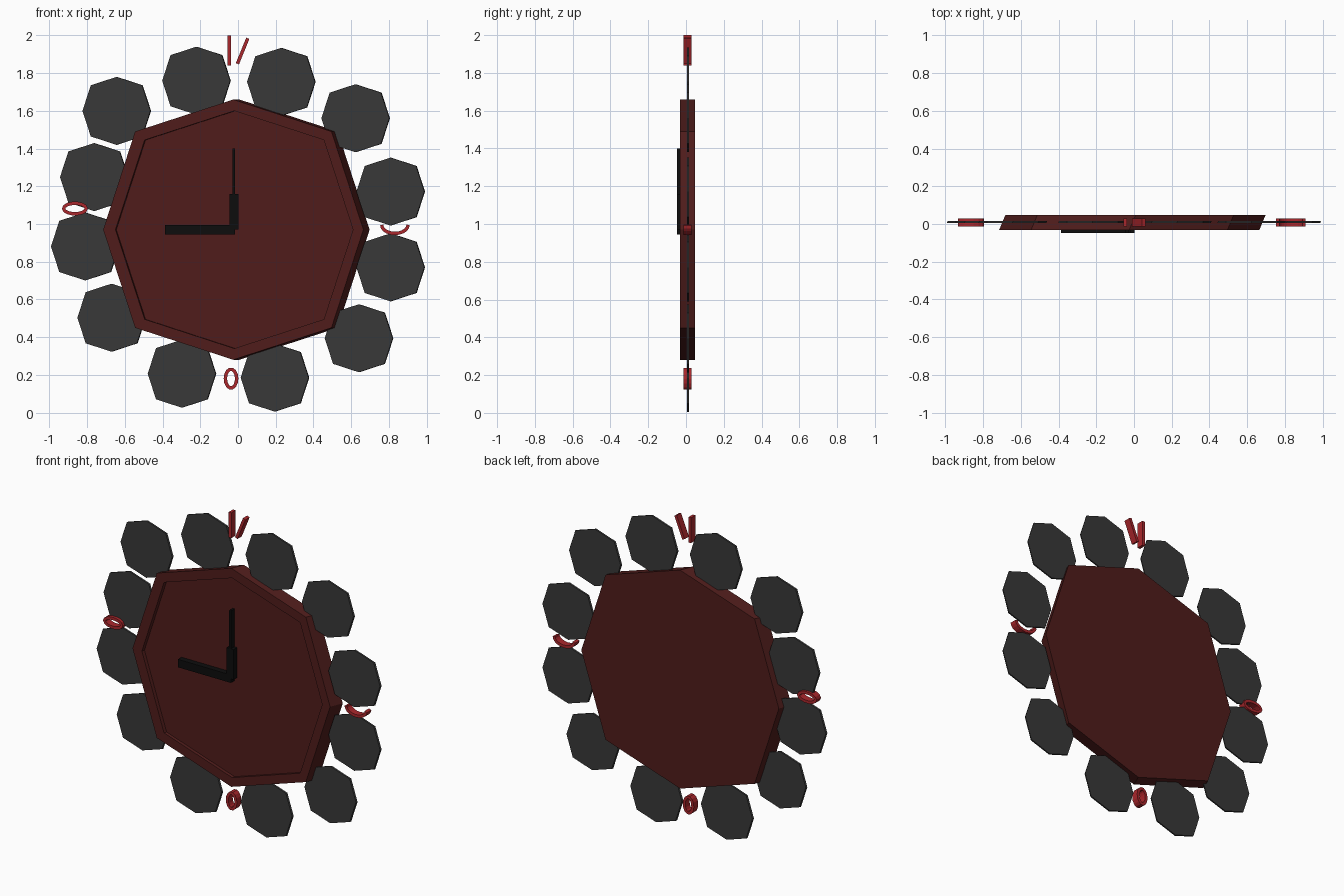
import bpy, bmesh, math
from mathutils import Vector

if "Cube" in bpy.data.objects:
    bpy.data.objects.remove(bpy.data.objects["Cube"])


def material(name, rgb):
    m = bpy.data.materials.new(name)
    m.diffuse_color = (*rgb, 1)
    m.use_nodes = True
    m.node_tree.nodes["Principled BSDF"].inputs["Base Color"].default_value = m.diffuse_color
    return m


WOOD = material("dark_red_wood", (0.08, 0.012, 0.011))
CHARCOAL = material("charcoal", (0.04, 0.04, 0.04))
BLACK = material("black", (0.004, 0.004, 0.004))
RED = material("red", (0.4, 0.02, 0.025))


def finish(name, bm, mat):
    bmesh.ops.recalc_face_normals(bm, faces=bm.faces[:])
    me = bpy.data.meshes.new(name)
    bm.to_mesh(me)
    bm.free()
    me.materials.append(mat)
    ob = bpy.data.objects.new(name, me)
    bpy.context.collection.objects.link(ob)
    return ob


def octagon(cx, cz, r, y):
    # eight sides, diagonal corners pushed slightly outward
    pts = []
    for i in range(8):
        a = i * math.pi / 4
        rr = r * (1.067 if i % 2 else 1.0)
        pts.append((cx + rr * math.cos(a), y, cz + rr * math.sin(a)))
    return pts


def loft(name, rings, mat):
    bm = bmesh.new()
    vs = [[bm.verts.new(p) for p in ring] for ring in rings]
    n = len(vs[0])
    for a, b in zip(vs, vs[1:]):
        for i in range(n):
            j = (i + 1) % n
            bm.faces.new((a[i], a[j], b[j], b[i]))
    bm.faces.new(vs[0])
    bm.faces.new(vs[-1])
    return finish(name, bm, mat)


def box(name, x0, x1, y0, y1, z0, z1, mat):
    ring = lambda y: [(x0, y, z0), (x1, y, z0), (x1, y, z1), (x0, y, z1)]
    return loft(name, [ring(y0), ring(y1)], mat)


def ribbon(name, path, width, y0, y1, mat, closed=False):
    # flat strip following an x/z path, given depth in y
    pts = [Vector(p) for p in path]
    n = len(pts)
    bm = bmesh.new()
    secs = []
    for i, p in enumerate(pts):
        a = pts[i - 1] if closed or i else p
        b = pts[(i + 1) % n] if closed or i < n - 1 else p
        t = (b - a).normalized()
        o = Vector((-t.y, t.x)) * width / 2
        l, r = p + o, p - o
        secs.append([bm.verts.new(c) for c in (
            (l.x, y0, l.y), (r.x, y0, r.y), (r.x, y1, r.y), (l.x, y1, l.y))])
    for i in range(n if closed else n - 1):
        a, b = secs[i], secs[(i + 1) % n]
        for k in range(4):
            m = (k + 1) % 4
            bm.faces.new((a[k], a[m], b[m], b[k]))
    if not closed:
        bm.faces.new(secs[0])
        bm.faces.new(secs[-1])
    return finish(name, bm, mat)


def arc(cx, cz, rx, rz, a0, a1, n):
    return [(cx + rx * math.cos(math.radians(a0 + (a1 - a0) * i / n)),
             cz + rz * math.sin(math.radians(a0 + (a1 - a0) * i / n)))
            for i in range(n + 1)]


# slanted octagonal clock body with a raised rim and sunken face
loft("clock_body", [
    octagon(0.008, 0.97, 0.69, 0.048),
    octagon(-0.025, 0.97, 0.69, -0.031),
    octagon(-0.02, 0.97, 0.63, -0.031),
    octagon(-0.015, 0.97, 0.63, -0.012),
], WOOD)

# twelve thin discs around the body
DISCS = [(-0.22, 1.76), (0.23, 1.754), (0.624, 1.561), (0.81, 1.172),
         (0.81, 0.77), (0.642, 0.394), (0.196, 0.185), (-0.297, 0.206),
         (-0.67, 0.503), (-0.81, 0.881), (-0.762, 1.249), (-0.643, 1.60)]
for i, (x, z) in enumerate(DISCS):
    loft(f"rim_disc_{i + 1}", [octagon(x - 0.002, z, 0.18, 0.006),
                               octagon(x + 0.002, z, 0.18, 0.016)], CHARCOAL)

# hands: horizontal bar, stepped vertical bar
box("horizontal_hand", -0.386, -0.016, -0.048, -0.012, 0.945, 0.995, BLACK)
box("vertical_hand_base", -0.046, 0.002, -0.048, -0.012, 0.97, 1.16, BLACK)
box("vertical_hand_tip", -0.028, -0.016, -0.048, -0.012, 1.16, 1.40, BLACK)

# plain hour markers at the four quarters
Y0, Y1, W = -0.013, 0.03, 0.018
box("top_marker_upright", -0.056, -0.038, Y0, Y1, 1.84, 2.0, RED)
ribbon("top_marker_slanted", [(-0.003, 1.85), (0.052, 1.985)], W, Y0, Y1, RED)
ribbon("right_marker", arc(0.832, 0.995, 0.07, 0.045, 180, 360, 10), W, Y0, Y1, RED)
ribbon("bottom_marker", arc(-0.037, 0.18, 0.03, 0.05, 0, 360, 14)[:-1], W, Y0, Y1, RED, True)
ribbon("left_marker", arc(-0.865, 1.082, 0.06, 0.028, 0, 360, 14)[:-1], W, Y0, Y1, RED, True)
